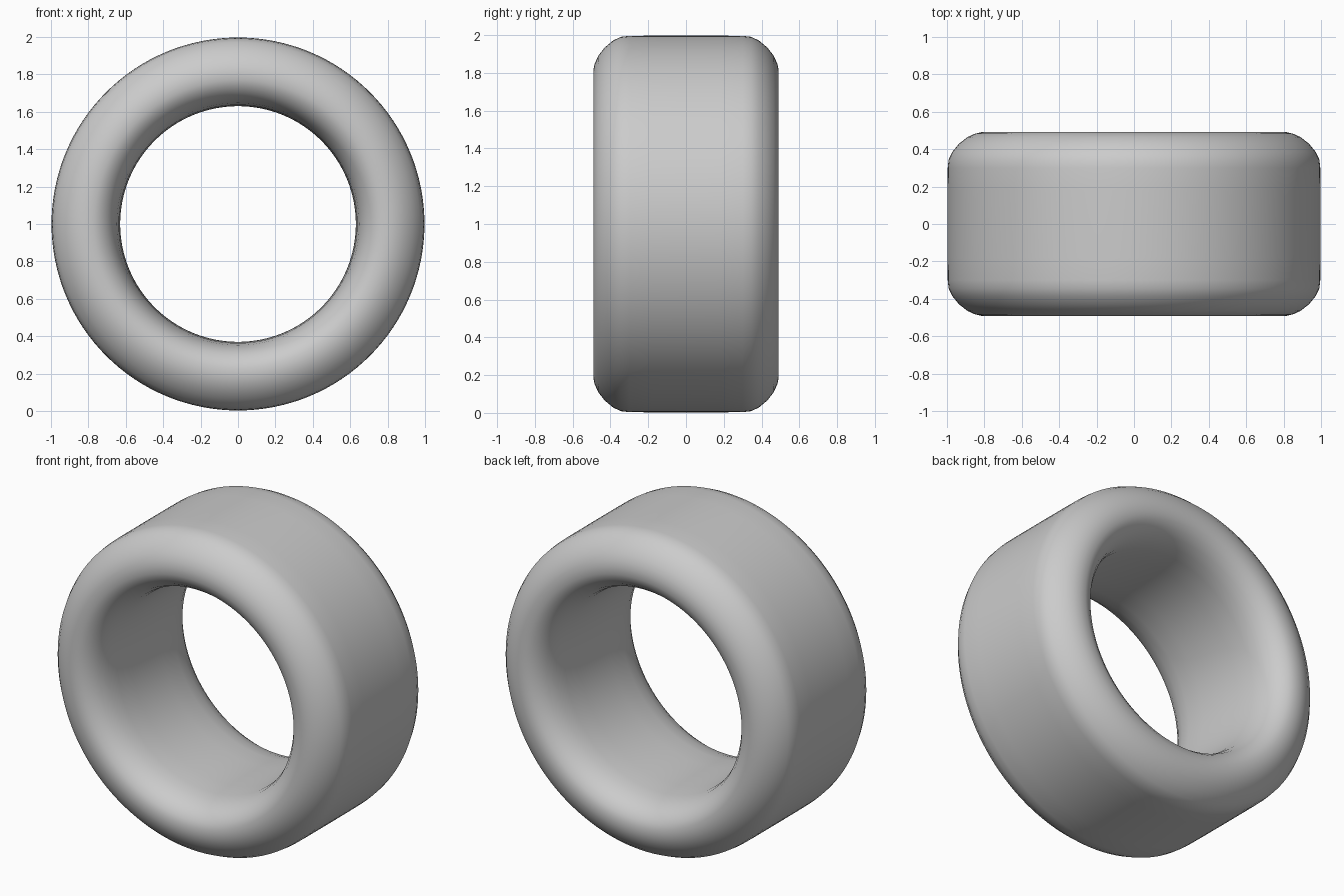
import bpy, math

if "Cube" in bpy.data.objects:
    bpy.data.objects.remove(bpy.data.objects["Cube"])

# half cross-section of the ring: (radius, y), outer tread round to inner wall
half = [(0.997, 0.0), (0.997, 0.18), (0.996, 0.30), (0.991, 0.345), (0.972, 0.385),
        (0.935, 0.43), (0.89, 0.465), (0.85, 0.483), (0.815, 0.491), (0.77, 0.491),
        (0.735, 0.478), (0.70, 0.452), (0.67, 0.41), (0.648, 0.35), (0.637, 0.28),
        (0.632, 0.15), (0.63, 0.0)]
profile = half + [(r, -y) for r, y in half[-2:0:-1]]

# lathe the section around the y axis
N, M = 128, len(profile)
verts, faces = [], []
for i in range(N):
    a = 2 * math.pi * i / N
    verts += [(r * math.cos(a), y, 1.0 + r * math.sin(a)) for r, y in profile]
    for j in range(M):
        k, n = (j + 1) % M, (i + 1) % N
        faces.append((i * M + j, i * M + k, n * M + k, n * M + j))

mesh = bpy.data.meshes.new("ring_band")
mesh.from_pydata(verts, [], faces)
mesh.update()
ring = bpy.data.objects.new("ring_band", mesh)
ring.location.z = -0.0
bpy.context.collection.objects.link(ring)
for p in mesh.polygons:
    p.use_smooth = True

# make the normals point outward
import bmesh
bm = bmesh.new()
bm.from_mesh(mesh)
bmesh.ops.recalc_face_normals(bm, faces=bm.faces)
bm.to_mesh(mesh)
bm.free()
